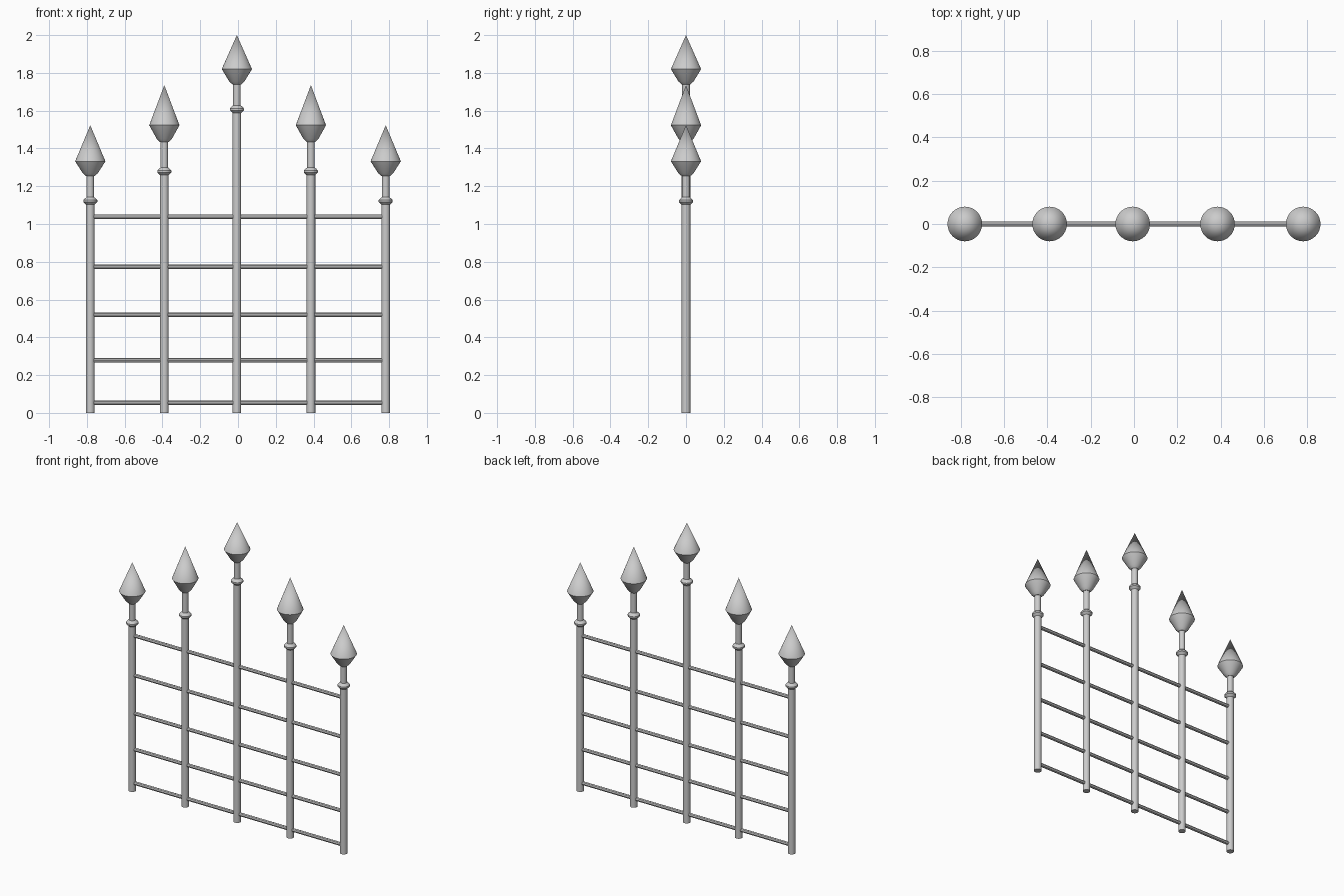
import bpy, bmesh, math
from mathutils import Matrix

if "Cube" in bpy.data.objects:
    bpy.data.objects.remove(bpy.data.objects["Cube"])


def finish(name, bm, angle):
    me = bpy.data.meshes.new(name)
    bmesh.ops.recalc_face_normals(bm, faces=bm.faces)
    bm.to_mesh(me)
    bm.free()
    ob = bpy.data.objects.new(name, me)
    bpy.context.collection.objects.link(ob)
    bpy.ops.object.select_all(action='DESELECT')
    ob.select_set(True)
    bpy.context.view_layer.objects.active = ob
    bpy.ops.object.shade_smooth_by_angle(angle=math.radians(angle))
    return ob


def lathe(name, profile, x, sides=24):
    """Closed turned shape from (radius, z) points, bottom to top."""
    bm = bmesh.new()
    verts = [bm.verts.new((r, 0, z)) for r, z in profile]
    edges = [bm.edges.new(p) for p in zip(verts, verts[1:])]
    bmesh.ops.spin(bm, geom=verts + edges, axis=(0, 0, 1), cent=(0, 0, 0),
                   angle=math.tau, steps=sides, use_duplicate=False)
    bmesh.ops.remove_doubles(bm, verts=bm.verts, dist=1e-5)
    ob = finish(name, bm, 25)
    ob.location.x = x
    return ob


# x, collar height, spearhead bottom, widest and tip heights
POSTS = [
    (-0.782, 1.122, 1.253, 1.332, 1.523),
    (-0.390, 1.279, 1.433, 1.523, 1.735),
    (-0.006, 1.608, 1.738, 1.820, 2.000),
    (0.386, 1.279, 1.433, 1.523, 1.735),
    (0.782, 1.122, 1.253, 1.332, 1.523),
]

for i, (x, collar, bottom, wide, tip) in enumerate(POSTS, 1):
    # upright with turned collar and thinner neck
    lathe(f"post_{i}", [
        (0, 0), (0.023, 0), (0.023, collar - 0.02), (0.029, collar - 0.014),
        (0.037, collar - 0.006), (0.037, collar + 0.004),
        (0.029, collar + 0.013), (0.020, collar + 0.02),
        (0.020, bottom + 0.02), (0, bottom + 0.02)], x)
    # pointed spearhead
    h = wide - bottom
    lathe(f"spearhead_{i}", [
        (0, bottom), (0.022, bottom), (0.040, bottom + 0.2 * h),
        (0.080, wide), (0, tip)], x, 32)

# horizontal rails, spanning between the outer posts
for i, z in enumerate((0.053, 0.278, 0.519, 0.773, 1.038), 1):
    bm = bmesh.new()
    bmesh.ops.create_cone(bm, cap_ends=True, segments=8, radius1=0.012,
                          radius2=0.012, depth=1.54,
                          matrix=Matrix.Rotation(math.pi / 2, 4, 'Y'))
    ob = finish(f"rail_{i}", bm, 30)
    ob.location.z = z
